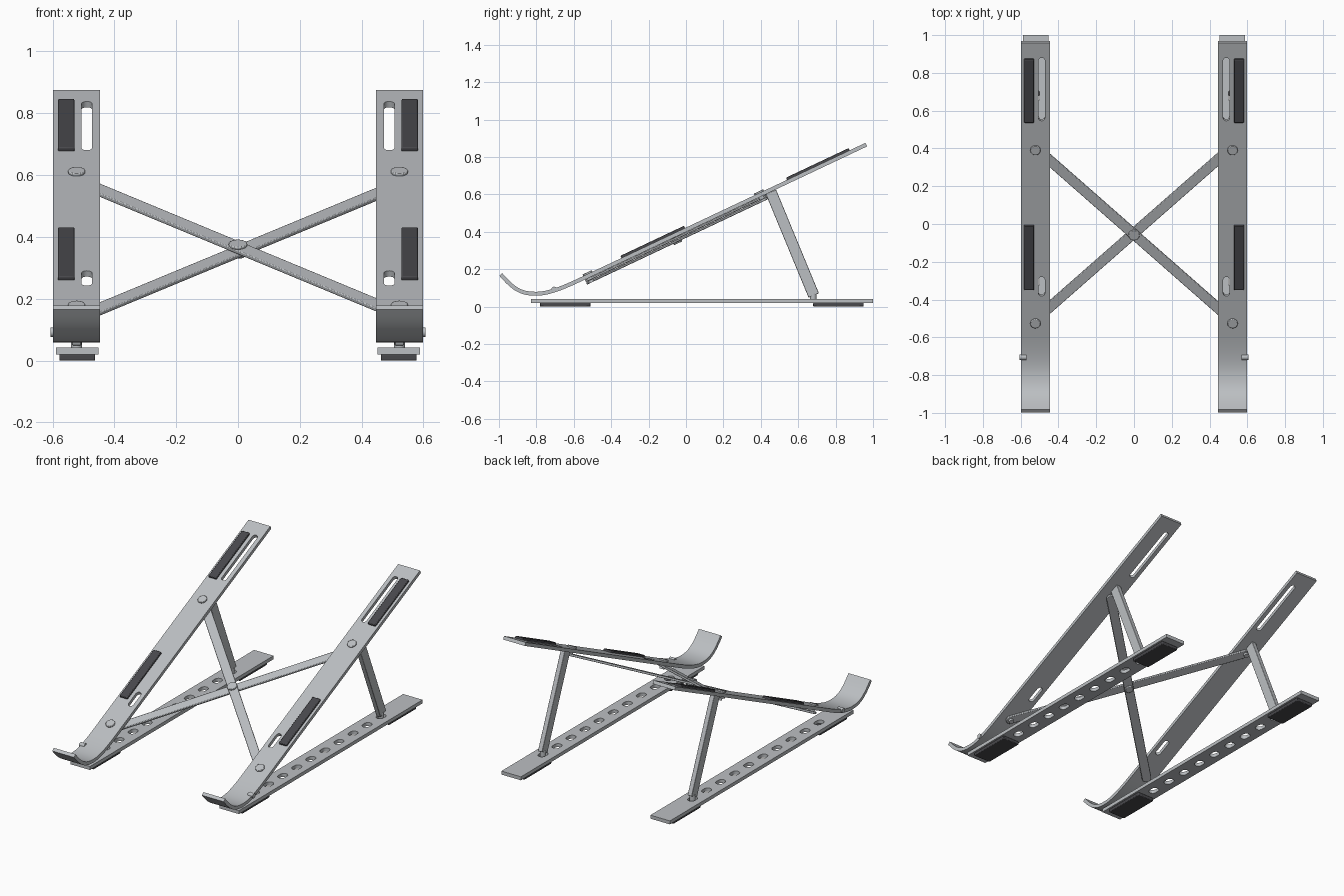
import bpy, bmesh, math
from mathutils import Matrix, Vector
from mathutils.geometry import interpolate_bezier

if "Cube" in bpy.data.objects:
    bpy.data.objects.remove(bpy.data.objects["Cube"], do_unlink=True)


def material(name, color):
    m = bpy.data.materials.new(name)
    m.use_nodes = True
    m.diffuse_color = (*color, 1)
    bsdf = m.node_tree.nodes["Principled BSDF"]
    bsdf.inputs["Base Color"].default_value = (*color, 1)
    bsdf.inputs["Roughness"].default_value = 0.5
    return m


METAL = material("brushed grey metal", (0.50, 0.52, 0.54))
RUBBER = material("dark rubber", (0.065, 0.065, 0.072))

# Frames: tilted rail surface, and side profiles (y, z) extruded along x
SLOPE, LIFT = 0.472, 0.423
TILT = math.atan(SLOPE)
RAIL = Matrix.Translation((0, 0, LIFT)) @ Matrix.Rotation(TILT, 4, 'X')
SIDE = Matrix(((0, 0, 1, 0), (1, 0, 0, 0), (0, 1, 0, 0), (0, 0, 0, 1)))
FLAT = Matrix.Identity(4)
RAIL_X = 0.522
THICK = 0.021


def along(y):
    """Distance along the tilted surface for a given y."""
    return y / math.cos(TILT)


def rect(x0, x1, y0, y1):
    return [(x0, y0), (x1, y0), (x1, y1), (x0, y1)]


def stadium(cx, cy, length, width, angle=0, n=10):
    """Round-ended outline, long in y before turning; a disc if length == width."""
    r, half = width / 2, max((length - width) / 2, 0)
    pts = []
    for end in (1, -1):
        for i in range(n + 1):
            if half == 0 and i == n:
                continue
            a = math.pi * i / n + (0 if end > 0 else math.pi)
            pts.append(Vector((r * math.cos(a), r * math.sin(a) + end * half)))
    rot = Matrix.Rotation(angle, 2)
    return [tuple(rot @ p + Vector((cx, cy))) for p in pts]


def prism(name, pts, h0, h1, frame, mat=METAL, bevel=0):
    bm = bmesh.new()
    face = bm.faces.new([bm.verts.new((a, b, h0)) for a, b in pts])
    ext = bmesh.ops.extrude_face_region(bm, geom=[face])["geom"]
    bmesh.ops.translate(bm, vec=(0, 0, h1 - h0),
                        verts=[v for v in ext if isinstance(v, bmesh.types.BMVert)])
    bmesh.ops.recalc_face_normals(bm, faces=bm.faces)
    bm.transform(frame)
    mesh = bpy.data.meshes.new(name)
    bm.to_mesh(mesh)
    bm.free()
    mesh.materials.append(mat)
    ob = bpy.data.objects.new(name, mesh)
    bpy.context.collection.objects.link(ob)
    if bevel:
        mod = ob.modifiers.new("soft edge", 'BEVEL')
        mod.width, mod.segments, mod.limit_method = bevel, 2, 'ANGLE'
        mod.angle_limit = math.radians(50)
    finish(ob)
    return ob


def finish(ob):
    bpy.ops.object.select_all(action='DESELECT')
    ob.select_set(True)
    bpy.context.view_layer.objects.active = ob
    bpy.ops.object.shade_smooth_by_angle(angle=math.radians(35))


def cut(ob, cutters):
    bpy.context.view_layer.objects.active = ob
    for c in cutters:
        mod = ob.modifiers.new("hole", 'BOOLEAN')
        mod.operation, mod.solver, mod.object = 'DIFFERENCE', 'EXACT', c
        bpy.ops.object.modifier_apply(modifier=mod.name)
        bpy.data.objects.remove(c, do_unlink=True)
    finish(ob)


def rail_profile():
    """Centre line of the hooked rail, thickened both ways."""
    def line(y):
        return Vector((y, LIFT - 0.5 * THICK / math.cos(TILT) + SLOPE * y))
    low = Vector((-0.80, 0.069))
    path = interpolate_bezier(Vector((-0.99, 0.172)), Vector((-0.92, 0.09)),
                              Vector((-0.88, 0.069)), low, 12)
    path += interpolate_bezier(low, Vector((-0.73, 0.069)), line(-0.64), line(-0.57), 12)[1:]
    path.append(line(0.964))
    path = [Vector(p[:2]) for p in path]
    upper, lower = [], []
    for i, p in enumerate(path):
        d = (path[min(i + 1, len(path) - 1)] - path[max(i - 1, 0)]).normalized()
        nrm = Vector((-d.y, d.x)) * THICK / 2
        upper.append(tuple(p + nrm))
        lower.append(tuple(p - nrm))
    return lower + upper[::-1]


BOLTS = (0.392, -0.525)
PEG_Y = 0.68

for s, side in ((1, "left"), (-1, "right")):
    cx = s * RAIL_X

    # Hooked rail with two slots
    rail = prism(side + "_rail", rail_profile(), cx - 0.076, cx + 0.076, SIDE)
    slots = []
    for y0, y1 in ((0.546, 0.88), (-0.382, -0.28)):
        mid, length = along((y0 + y1) / 2), along(y1 - y0)
        slots.append(prism("slot_cutter", stadium(s * 0.489, mid, length, 0.034),
                           -0.1, 0.1, RAIL))
    cut(rail, slots)

    # Rubber grips on the rail
    for y0, y1, tag in ((0.54, 0.875, "rear"), (-0.345, -0.005, "front")):
        xs = sorted((s * 0.529, s * 0.582))
        prism(f"{side}_{tag}_grip", rect(*xs, along(y0), along(y1)),
              -0.004, 0.013, RAIL, RUBBER, 0.004)

    # Bolt heads over the crossbar ends, with shanks down through them
    for y, tag in zip(BOLTS, ("rear", "front")):
        prism(f"{side}_{tag}_bolt", stadium(cx, along(y), 0.055, 0.055),
              -0.002, 0.009, RAIL, METAL, 0.003)
        prism(f"{side}_{tag}_shank", stadium(cx, along(y), 0.03, 0.03),
              -0.05, -0.01, RAIL)

    # Stop pin on the outer edge near the hook
    pin_x = sorted((s * 0.57, s * 0.606))
    prism(side + "_stop_pin", stadium(-0.705, 0.092, 0.03, 0.03), *pin_x, SIDE)

    # Base bar with a row of adjustment holes
    base = prism(side + "_base_bar", rect(s * 0.52 - 0.068, s * 0.52 + 0.068, -0.83, 1.0),
                 0.02, 0.042, FLAT)
    cut(base, [prism("hole_cutter", stadium(cx, PEG_Y - 0.14 * i, 0.068, 0.046),
                     -0.1, 0.1, FLAT) for i in range(10)])

    # Rubber feet
    for y0, y1, tag in ((-0.78, -0.51, "front"), (0.68, 0.95, "rear")):
        prism(f"{side}_{tag}_foot", rect(s * 0.52 - 0.058, s * 0.52 + 0.058, y0, y1),
              0, 0.021, FLAT, RUBBER, 0.004)

    # Support leg and the peg that drops into a base hole
    top, bottom = Vector((0.454, 0.614)), Vector((0.683, 0.060))
    d = (bottom - top).normalized()
    w = Vector((-d.y, d.x)) * 0.03
    prism(side + "_leg", [tuple(p) for p in (top - w, bottom - w, bottom + w, top + w)],
          cx - 0.015, cx + 0.015, SIDE, METAL, 0.003)
    prism(side + "_leg_peg", stadium(cx, PEG_Y, 0.036, 0.036), 0.022, 0.07, FLAT)

# Crossed bars stacked under the rails
rear, front = along(BOLTS[0]), along(BOLTS[1])
run = rear - front
mid = (rear + front) / 2
length = math.hypot(run, 2 * RAIL_X) + 0.056
lean = math.atan2(2 * RAIL_X, run)
for name, sign, z in (("upper_crossbar", 1, -THICK), ("lower_crossbar", -1, -THICK - 0.015)):
    prism(name, stadium(0, mid, length, 0.056, sign * lean), z - 0.014, z - 0.0005,
          RAIL, METAL, 0.003)

# Pivot bolt where the bars cross
prism("pivot_bolt", stadium(0, mid, 0.06, 0.06), -THICK - 0.002, -THICK + 0.008, RAIL, METAL, 0.003)
prism("pivot_nut", stadium(0, mid, 0.05, 0.05), -0.058, -0.045, RAIL, METAL, 0.003)
